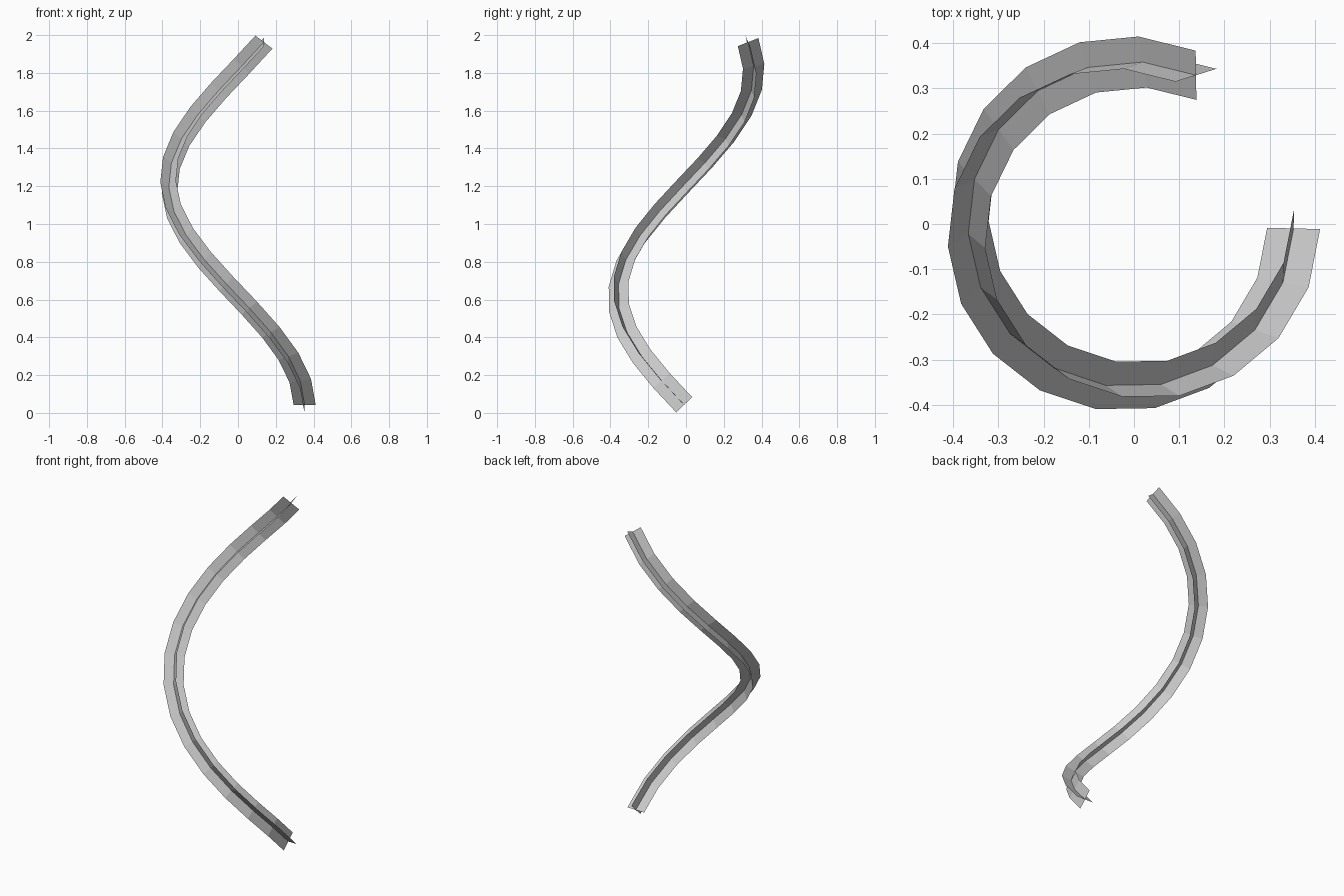
import bpy
from math import sin, cos, radians
from mathutils import Vector

cube = bpy.data.objects.get("Cube")
if cube:
    bpy.data.objects.remove(cube, do_unlink=True)

RADIUS, HALF_WIDTH, SEGMENTS = 0.36, 0.0585, 15
START, SWEEP = radians(-1.4), radians(-292.2)
BASE, RISE = 0.043, 1.92

grey = bpy.data.materials.new("light grey")
grey.use_nodes = True
colour = (0.6, 0.6, 0.6, 1)
grey.diffuse_color = colour
grey.node_tree.nodes["Principled BSDF"].inputs["Base Color"].default_value = colour


def helix(t):
    """Point and unit tangent at fraction t of the spiral."""
    a = START + SWEEP * t
    point = Vector((RADIUS * cos(a) - 0.007, RADIUS * sin(a) - 0.001, BASE + RISE * t))
    tangent = Vector((-RADIUS * SWEEP * sin(a), RADIUS * SWEEP * cos(a), RISE))
    return point, tangent.normalized()


# Carry a minimum-twist frame along the spiral
frames = []
side = Vector((cos(START), sin(START), 0))
previous = None
for i in range(SEGMENTS + 1):
    point, tangent = helix(i / SEGMENTS)
    if previous:
        side = previous.rotation_difference(tangent) @ side
    side = (side - tangent * side.dot(tangent)).normalized()
    frames.append((point, side.copy(), tangent.cross(side)))
    previous = tangent


def ribbon(name, axis):
    """Flat strip whose width follows one axis of the frame."""
    verts = []
    for frame in frames:
        offset = frame[axis] * HALF_WIDTH
        verts += [frame[0] - offset, frame[0] + offset]
    faces = [(2 * i, 2 * i + 1, 2 * i + 3, 2 * i + 2) for i in range(SEGMENTS)]
    mesh = bpy.data.meshes.new(name)
    mesh.from_pydata(verts, [], faces)
    mesh.materials.append(grey)
    obj = bpy.data.objects.new(name, mesh)
    bpy.context.collection.objects.link(obj)


# Two crossed strips make the plus-shaped stem
ribbon("stem_strip_wide", 1)
ribbon("stem_strip_cross", 2)
